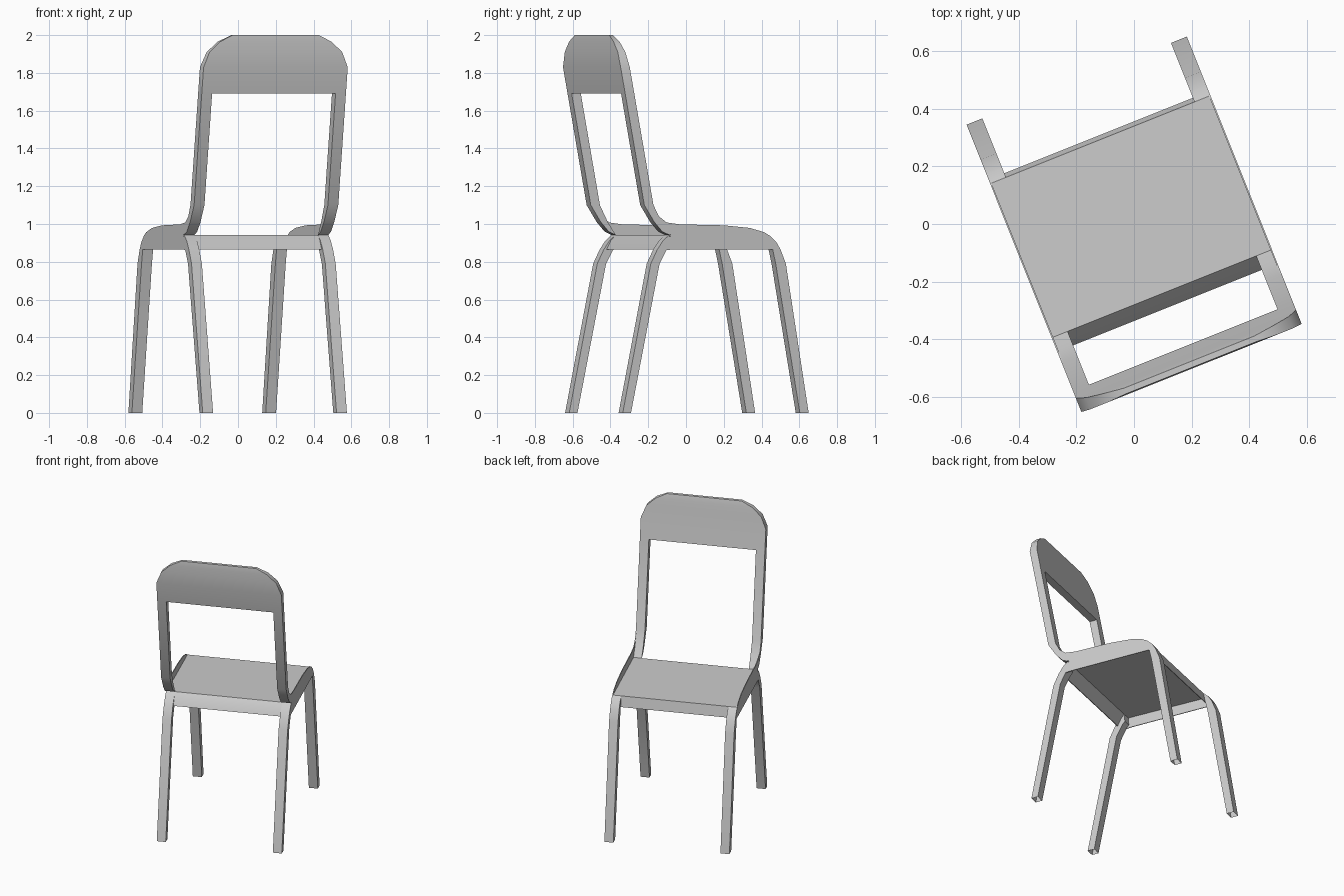
import bpy, bmesh, math
from mathutils import Matrix

cube = bpy.data.objects.get("Cube")
if cube:
    bpy.data.objects.remove(cube, do_unlink=True)

TURN = Matrix.Rotation(math.radians(21.8), 4, 'Z')   # whole chair is turned
HALF = 0.411                                         # half the chair width
LEG = 0.059                                          # width of legs and posts
SHEET = 0.005                                        # thickness of thin panels

grey = bpy.data.materials.new("light_grey")
grey.use_nodes = True
colour = (0.6, 0.6, 0.6, 1)
grey.diffuse_color = colour
grey.node_tree.nodes["Principled BSDF"].inputs["Base Color"].default_value = colour


def finish(name, bm):
    """Turn the part, shade it and link it."""
    bmesh.ops.recalc_face_normals(bm, faces=bm.faces)
    bm.transform(TURN)
    mesh = bpy.data.meshes.new(name)
    bm.to_mesh(mesh)
    bm.free()
    mesh.materials.append(grey)
    obj = bpy.data.objects.new(name, mesh)
    bpy.context.collection.objects.link(obj)
    bpy.ops.object.select_all(action='DESELECT')
    obj.select_set(True)
    bpy.context.view_layer.objects.active = obj
    bpy.ops.object.shade_smooth_by_angle(angle=math.radians(30))


def extrude_profile(name, profile, x0, x1, open_foot=False):
    """Extrude a side profile of (depth, height) points across the width."""
    bm = bmesh.new()
    rings = [[bm.verts.new((x, y, z)) for y, z in profile] for x in (x0, x1)]
    for ring in rings:
        bm.faces.new(ring)
    n = len(profile)
    for i in range(n):
        j = (i + 1) % n
        bm.faces.new((rings[0][i], rings[0][j], rings[1][j], rings[1][i]))
    if open_foot:
        soles = [f for f in bm.faces if all(v.co.z < 0.001 for v in f.verts)]
        bmesh.ops.delete(bm, geom=soles, context='FACES')
    finish(name, bm)


def band(path, dy, dz):
    """Closed profile of a thin sheet that follows a path."""
    return path + [(y + dy, z + dz) for y, z in reversed(path)]


front_leg = [(.315, .937), (.35, .905), (.375, .865), (.405, .79), (.535, 0),
             (.485, 0), (.347, .79), (.33, .865)]
rear_leg = [(-.26, .942), (-.295, .912), (-.328, .865), (-.365, .79), (-.525, 0),
            (-.478, 0), (-.315, .79), (-.275, .862), (-.255, .885)]
back_post = [(-.26, .942), (-.3, .96), (-.345, 1.01), (-.402, 1.1), (-.511, 1.69),
             (-.459, 1.69), (-.35, 1.1), (-.305, 1.01)]
side_rail = [(-.35, 1.1), (-.318, 1.04), (-.275, 1.008), (-.2, .998), (.05, .993),
             (.2, .979), (.28, .957), (.315, .937), (.33, .865), (-.24, .865),
             (-.275, .862), (-.295, .912), (-.245, .94), (-.3, .96), (-.345, 1.01)]

# Legs, posts and raised side rails, one of each per side
for side, sign in (("left", 1), ("right", -1)):
    outer, inner = sign * HALF, sign * (HALF - LEG)
    extrude_profile(side + "_front_leg", front_leg, inner, outer, True)
    extrude_profile(side + "_rear_leg", rear_leg, inner, outer, True)
    extrude_profile(side + "_back_post", back_post, inner, outer)
    extrude_profile(side + "_side_rail", side_rail, sign * (HALF - SHEET), outer)

# Seat sheet with an apron hanging at the front and at the rear
extrude_profile("seat", band([(-.26, .942), (.315, .937)], 0, -SHEET), -HALF, HALF)
extrude_profile("front_apron", band([(.315, .937), (.33, .865)], -SHEET, 0), -HALF, HALF)
extrude_profile("rear_apron", band([(-.26, .942), (-.288, .912), (-.312, .865)], SHEET, 0),
                -HALF, HALF)

# Backrest lofted upwards: height, half width, front depth, rear depth
rows = [(1.69, HALF, -.459, -.511), (1.83, HALF, -.485, -.537),
        (1.91, .378, -.497, -.54), (1.965, .318, -.506, -.54), (2.0, .245, -.515, -.536)]
bm = bmesh.new()
rings = [[bm.verts.new(p) for p in ((-w, f, z), (w, f, z), (w, r, z), (-w, r, z))]
         for z, w, f, r in rows]
for low, high in zip(rings, rings[1:]):
    for i in range(4):
        j = (i + 1) % 4
        bm.faces.new((low[i], low[j], high[j], high[i]))
bm.faces.new(rings[0])
bm.faces.new(rings[-1])
finish("backrest", bm)
